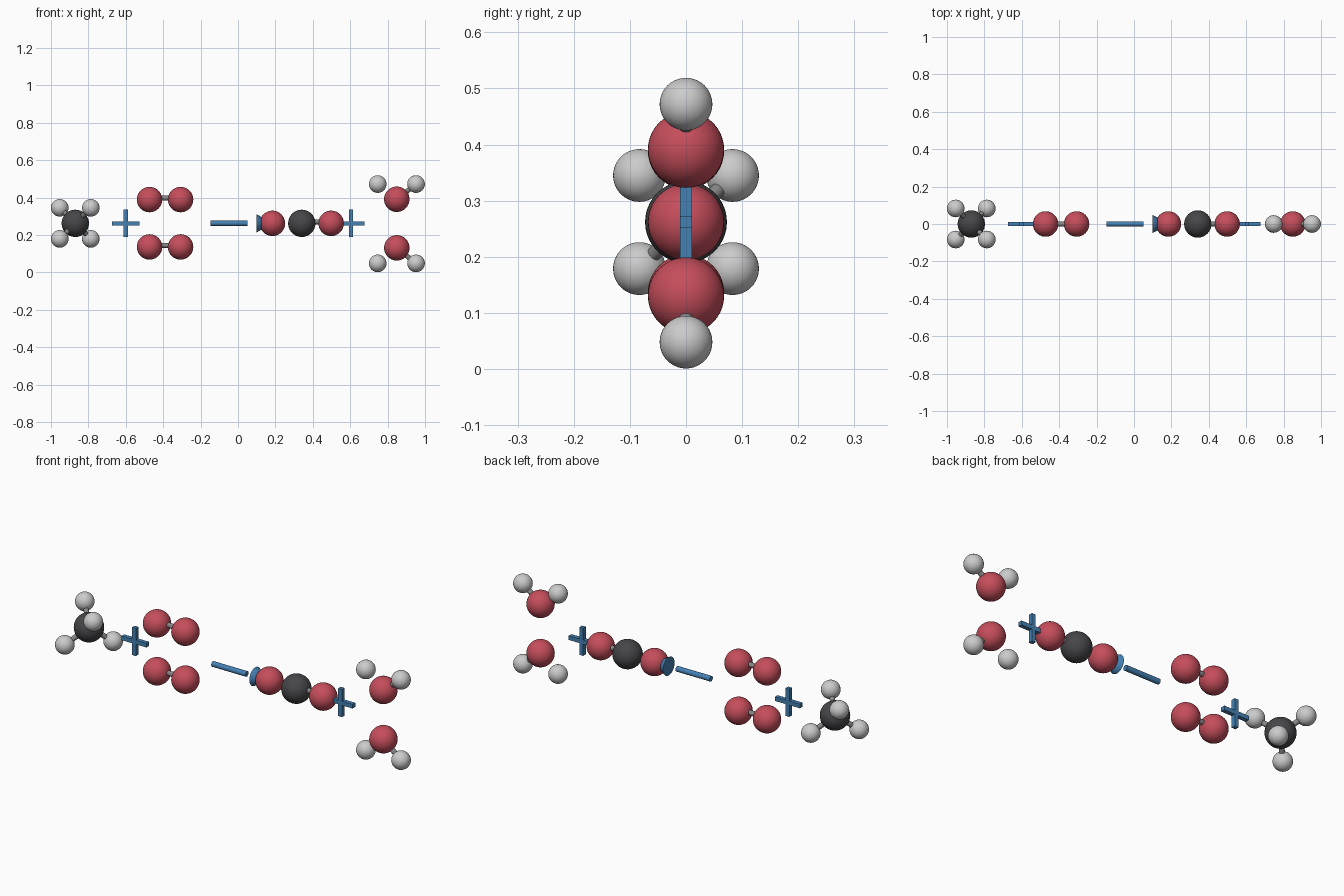
import bpy
from mathutils import Vector

cube = bpy.data.objects.get("Cube")
if cube:
    bpy.data.objects.remove(cube, do_unlink=True)


def material(name, rgb):
    m = bpy.data.materials.new(name)
    m.use_nodes = True
    m.diffuse_color = (*rgb, 1)
    m.node_tree.nodes["Principled BSDF"].inputs["Base Color"].default_value = (*rgb, 1)
    return m


RED = material("oxygen red", (0.56, 0.075, 0.105))
WHITE = material("hydrogen light grey", (0.60, 0.60, 0.60))
DARK = material("carbon dark grey", (0.062, 0.062, 0.068))
BLUE = material("symbol blue", (0.06, 0.22, 0.45))
GREY = material("bond grey", (0.24, 0.24, 0.24))

MID = 0.262  # height of the row's centre line
ATOMS = {"oxygen": (0.068, RED), "hydrogen": (0.047, WHITE), "carbon": (0.073, DARK)}


def finish(name, mat, smooth=True):
    ob = bpy.context.object
    ob.name = name
    ob.data.materials.append(mat)
    if smooth:
        bpy.ops.object.shade_smooth_by_angle()
    return ob


def atom(kind, name, pos):
    radius, mat = ATOMS[kind]
    bpy.ops.mesh.primitive_uv_sphere_add(segments=40, ring_count=20, radius=radius, location=pos)
    finish(f"{name}_{kind}", mat)
    return Vector(pos)


def rod(name, a, b, mat, r1, r2):
    a, b = Vector(a), Vector(b)
    d = b - a
    bpy.ops.mesh.primitive_cone_add(vertices=32, radius1=r1, radius2=r2, depth=d.length,
                                    location=(a + b) / 2,
                                    rotation=d.to_track_quat('Z', 'Y').to_euler())
    finish(name, mat)


def bond(name, a, b):
    rod(f"{name}_bond", a, b, GREY, 0.013, 0.013)


def plus_sign(name, x):
    for part, size in (("upright", (0.022, 0.022, 0.146)), ("crossbar", (0.146, 0.022, 0.022))):
        bpy.ops.mesh.primitive_cube_add(size=1, location=(x, 0, MID))
        bpy.context.object.scale = size
        finish(f"{name}_{part}", BLUE, smooth=False)


# Methane: carbon with four hydrogens at tetrahedron corners
centre = atom("carbon", "methane", (-0.87, 0, MID))
for corner in ((-1, -1, -1), (-1, 1, 1), (1, -1, 1), (1, 1, -1)):
    h = atom("hydrogen", "methane", centre + Vector(corner) * 0.083)
    bond("methane", centre, h)

plus_sign("left_plus", -0.60)

# Two oxygen molecules, one above the other
for name, z in (("upper", 0.389), ("lower", 0.136)):
    a = atom("oxygen", f"{name}_pair_left", (-0.473, 0, z))
    b = atom("oxygen", f"{name}_pair_right", (-0.307, 0, z))
    lift = Vector((0, 0, 0.008))
    bond(f"{name}_pair", a + lift, b + lift)

# Reaction arrow
rod("arrow_shaft", (-0.147, 0, MID), (0.052, 0, MID), BLUE, 0.014, 0.014)
rod("arrow_head", (0.10, 0, MID), (0.19, 0, MID), BLUE, 0.048, 0)

# Carbon dioxide
atom("oxygen", "dioxide_inner", (0.184, 0, MID))
c = atom("carbon", "dioxide", (0.341, 0, MID))
o = atom("oxygen", "dioxide_outer", (0.498, 0, MID))
bond("dioxide", c + Vector((0, 0, 0.008)), o + Vector((0, 0, 0.008)))

plus_sign("right_plus", 0.604)

# Two water molecules, mirrored up and down
for name, side in (("upper_water", 1), ("lower_water", -1)):
    o = atom("oxygen", name, (0.849, 0, MID - 0.001 + side * 0.13))
    atom("hydrogen", f"{name}_inner", (0.747, 0, MID - 0.002 + side * 0.212))
    h = atom("hydrogen", f"{name}_outer", (0.952, 0, MID - 0.002 + side * 0.212))
    bond(name, o, h)
